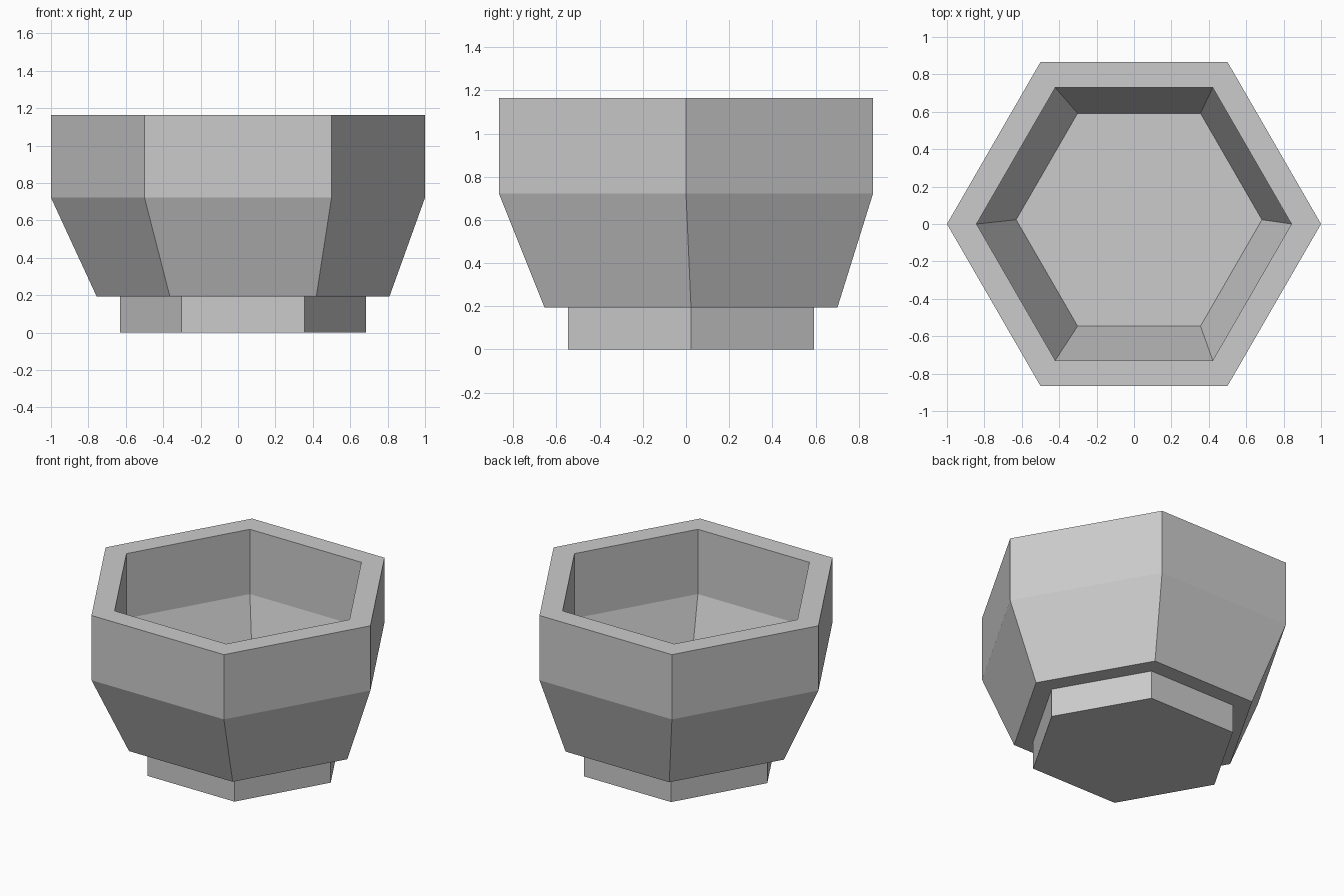
import bpy, bmesh
from math import cos, sin, pi

if "Cube" in bpy.data.objects:
    bpy.data.objects.remove(bpy.data.objects["Cube"])

SIDES = 6
BASE = (0.027, 0.023)   # lower part sits slightly off centre
MID = (0.0, 0.0)


def loft(name, rings, cap_start=False, cap_end=False):
    """Skin hexagonal rings given as (radius, z, centre)."""
    bm = bmesh.new()
    loops = []
    for r, z, (cx, cy) in rings:
        loops.append([bm.verts.new((cx + r * cos(2 * pi * i / SIDES),
                                    cy + r * sin(2 * pi * i / SIDES), z))
                      for i in range(SIDES)])
    for a, b in zip(loops, loops[1:]):
        for i in range(SIDES):
            j = (i + 1) % SIDES
            bm.faces.new((a[i], a[j], b[j], b[i]))
    if cap_start:
        bm.faces.new(loops[0][::-1])
    if cap_end:
        bm.faces.new(loops[-1])
    mesh = bpy.data.meshes.new(name)
    bm.to_mesh(mesh)
    bm.free()
    obj = bpy.data.objects.new(name, mesh)
    bpy.context.collection.objects.link(obj)
    return obj


# Pot wall: underside ledge, flared outside, rim, then down the inside
loft("pot_wall", [
    (0.657, 0.194, BASE),
    (0.783, 0.194, BASE),
    (1.0, 0.722, MID),
    (1.0, 1.164, MID),
    (0.842, 1.164, MID),
    (0.842, 0.722, MID),
    (0.657, 0.194, BASE),
])

# Foot: solid prism whose top is the pot's inner floor
loft("foot", [(0.657, 0.0, BASE), (0.657, 0.194, BASE)],
     cap_start=True, cap_end=True)
